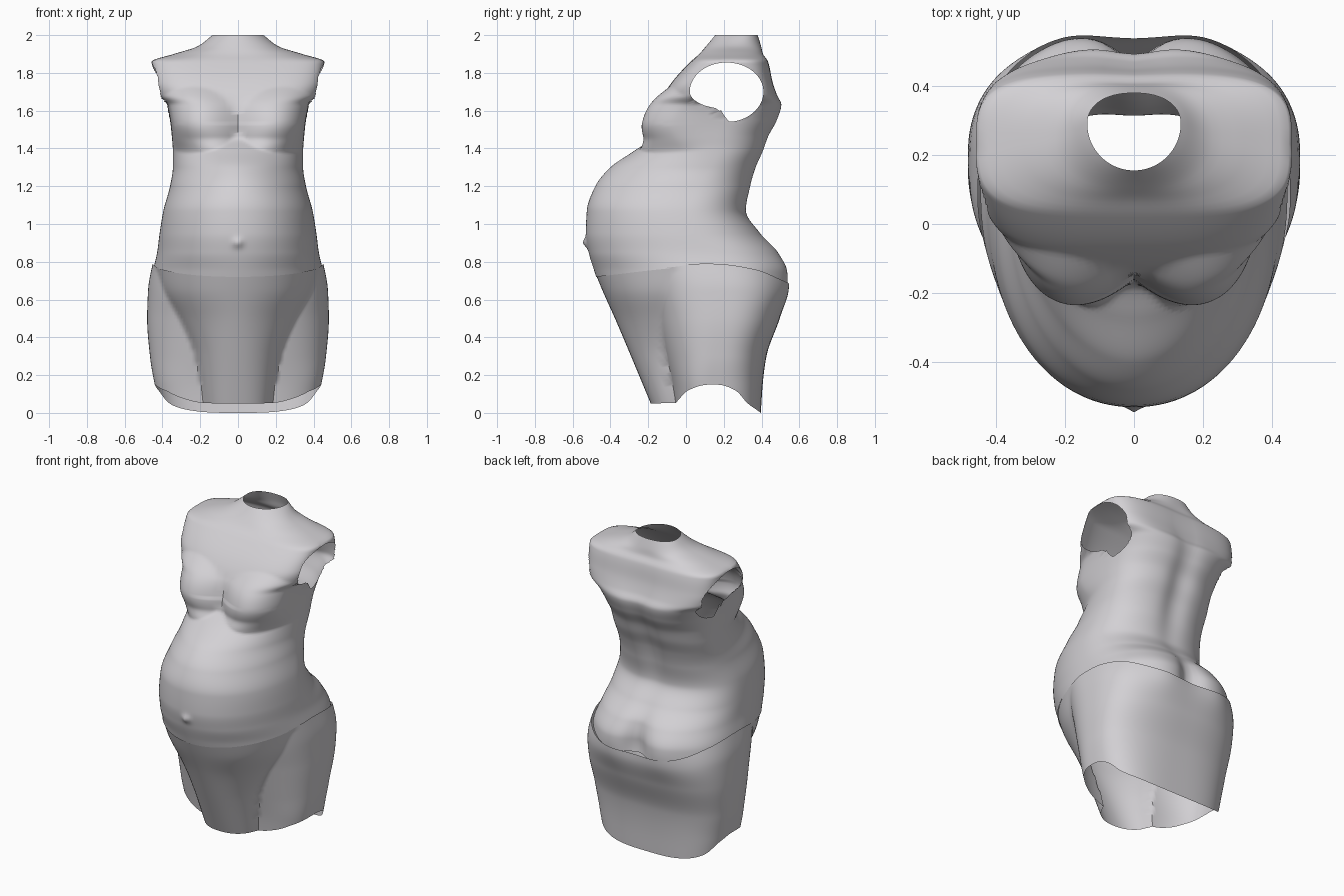
import bpy, bmesh, math

if "Cube" in bpy.data.objects:
    bpy.data.objects.remove(bpy.data.objects["Cube"])

fabric = bpy.data.materials.new("pale_grey_fabric")
fabric.diffuse_color = (0.65, 0.635, 0.66, 1)
fabric.use_nodes = True
fabric.node_tree.nodes["Principled BSDF"].inputs["Base Color"].default_value = fabric.diffuse_color

# Cross-sections: z, half width, front y, widest y, back y, front roundness, back roundness
SKIRT = [
    (0.00, .400, -.050, .14, .390, 2.6, 3.2),
    (0.15, .435, -.075, .14, .400, 2.6, 3.0),
    (0.30, .460, -.115, .16, .420, 2.5, 2.8),
    (0.50, .475, -.170, .18, .490, 2.5, 2.7),
    (0.65, .470, -.215, .16, .530, 2.5, 2.7),
    (0.82, .440, -.250, .09, .522, 2.6, 2.6)]
# Front panel stretched over the thighs: z, half width, front y, rear y, roundness
PANEL = [
    (0.00, .165, -.160, -.01, 2.3),
    (0.30, .225, -.285, -.03, 2.1),
    (0.50, .315, -.370, -.03, 1.9),
    (0.65, .400, -.437, .03, 2.0),
    (0.78, .445, -.490, .10, 2.0)]
BODY = [
    (0.62, .468, -.445, .14, .530, 2.0, 2.7),
    (0.75, .450, -.485, .10, .527, 2.0, 2.7),
    (0.85, .428, -.515, .06, .490, 2.1, 2.5),
    (0.95, .415, -.530, .02, .400, 2.1, 2.3),
    (1.07, .395, -.525, .00, .325, 2.1, 2.3),
    (1.20, .360, -.480, .04, .350, 2.0, 2.4),
    (1.30, .345, -.400, .11, .380, 1.9, 2.4),
    (1.39, .345, -.270, .15, .420, 2.0, 2.4),
    (1.46, .350, -.175, .16, .445, 2.5, 2.4),
    (1.55, .360, -.150, .17, .490, 3.0, 2.6),
    (1.63, .378, -.140, .20, .510, 3.0, 3.0),
    (1.68, .435, -.120, .22, .485, 3.2, 3.6),
    (1.75, .450, -.075, .22, .460, 3.6, 4.0),
    (1.86, .457, .025, .23, .435, 3.6, 3.6),
    (1.90, .340, .070, .24, .410, 2.6, 2.8),
    (1.94, .215, .105, .25, .400, 2.2, 2.4),
    (2.00, .135, .155, .29, .380, 2.0, 2.2)]
# Edge heights by direction (-1 front, 0 side, 1 back)
HEM = [(-1, .05), (-.95, .052), (-.8, .075), (-.5, .12), (0, .15), (.3, .12), (.6, .05), (1, .0)]
WAIST = [(-1, .73), (-.4, .77), (0, .79), (.5, .76), (1, .68)]


def interp(keys, x):
    """Monotone cubic interpolation of all columns at x."""
    x = min(max(x, keys[0][0]), keys[-1][0])
    i = 0
    while i < len(keys) - 2 and x > keys[i + 1][0]:
        i += 1

    def slope(j, c):
        return (keys[j + 1][c] - keys[j][c]) / (keys[j + 1][0] - keys[j][0])

    def tangent(j, c):
        if j == 0:
            return slope(0, c)
        if j == len(keys) - 1:
            return slope(j - 1, c)
        a, b = slope(j - 1, c), slope(j, c)
        return 2 * a * b / (a + b) if a * b > 0 else 0.0

    h = keys[i + 1][0] - keys[i][0]
    t = (x - keys[i][0]) / h
    out = []
    for c in range(1, len(keys[0])):
        out.append((2*t**3 - 3*t*t + 1) * keys[i][c] + (t**3 - 2*t*t + t) * h * tangent(i, c)
                   + (3*t*t - 2*t**3) * keys[i + 1][c] + (t**3 - t*t) * h * tangent(i + 1, c))
    return out


def bell(v, centre, width):
    return math.exp(-((v - centre) / width) ** 2)


def section(keys, z, ang, grow=0.0):
    w, yf, yc, yb, nf, nb = interp(keys, z)
    c, s = math.cos(ang), math.sin(ang)
    n = nf if s < 0 else nb
    x = math.copysign(abs(c) ** (2 / n), c) * (w + grow)
    depth = (yc - yf if s < 0 else yb - yc) + grow
    return x, yc + math.copysign(abs(s) ** (2 / n), s) * depth


def seat(x, z):
    """Two rounded cheeks."""
    return .022 * bell(abs(x), .2, .12) * bell(z, .72, .13)


def sculpt_body(x, y, z, s):
    """Bust, navel, seat and the grooves of spine and cleft."""
    if s < 0:
        rz = .20 if z > 1.53 else .155
        r = math.hypot((abs(x) - .235) / .24, (z - 1.53) / rz)
        if r < 1:
            t = min(1, -s * 2.5)
            y -= .1 * (1 - r * r) ** (1.2 if z > 1.53 else 1) * t * t * (3 - 2 * t)
        y -= .02 * bell(x, 0, .022) * bell(z, .9, .025)
    else:
        y += s * (seat(x, z) - .055 * bell(x, 0, .07) * bell(z, .72, .16)
                  - .03 * bell(x, 0, .08) * bell(z, 1.4, .33))
    return y


def sculpt_skirt(x, y, z, s):
    """Front panel bridging the thighs, seat behind."""
    if s < 0:
        w, yf, yr, n = interp(PANEL, z)
        u = abs(x) / (w + .006)
        if u < 1:
            p = yr - (yr - yf + .006) * (1 - u ** n) ** (1 / n)
            h = max(.02 - abs(y - p), 0)
            y = min(y, p) - h * h / .08 * min(1, (1 - u) * 10)
        return y
    return y + s * seat(x, z)


def loft(keys, bottom, top, rings, sides, shape, grow=0.0):
    bm = bmesh.new()
    grid = []
    for r in range(rings + 1):
        row = []
        for k in range(sides):
            a = 2 * math.pi * k / sides
            s = math.sin(a)
            lo, hi = bottom(s), top(s)
            z = lo + (hi - lo) * r / rings
            x, y = section(keys, z, a, grow)
            row.append(bm.verts.new((x, shape(x, y, z, s), z)))
        grid.append(row)
    for a, b in zip(grid, grid[1:]):
        for k in range(sides):
            j = (k + 1) % sides
            bm.faces.new((a[k], a[j], b[j], b[k]))
    return bm


def finish(name, bm):
    me = bpy.data.meshes.new(name)
    bm.to_mesh(me)
    bm.free()
    me.materials.append(fabric)
    ob = bpy.data.objects.new(name, me)
    bpy.context.collection.objects.link(ob)
    bpy.ops.object.select_all(action='DESELECT')
    ob.select_set(True)
    bpy.context.view_layer.objects.active = ob
    bpy.ops.object.shade_smooth_by_angle(angle=math.radians(50))


# Skirt, open at the hem and the waist
finish("skirt", loft(SKIRT, lambda s: interp(HEM, s)[0], lambda s: interp(WAIST, s)[0],
                     40, 160, sculpt_skirt, grow=.006))

# Torso top, tucked into the skirt and open at the neck
bm = loft(BODY, lambda s: interp(WAIST, s)[0] - .01, lambda s: 2.0, 130, 160, sculpt_body)

# Armholes: cut an oval through each side, deeper behind, and trim its rim
AY, AZ, RY = .215, 1.70, .195


def oval(p):
    rz = .155 if p.z > AZ else .09 + .07 * min(1, max(0, (p.y - .17) / .06))
    return math.hypot((p.y - AY) / RY, (p.z - AZ) / rz)


hole = [f for f in bm.faces
        if abs(f.calc_center_median().x) > .25 and oval(f.calc_center_median()) < 1]
bmesh.ops.delete(bm, geom=hole, context='FACES')
for v in bm.verts:
    if v.is_boundary and 1.4 < v.co.z < 1.95:
        d = oval(v.co)
        v.co.y = AY + (v.co.y - AY) / d
        v.co.z = AZ + (v.co.z - AZ) / d
finish("torso_top", bm)
